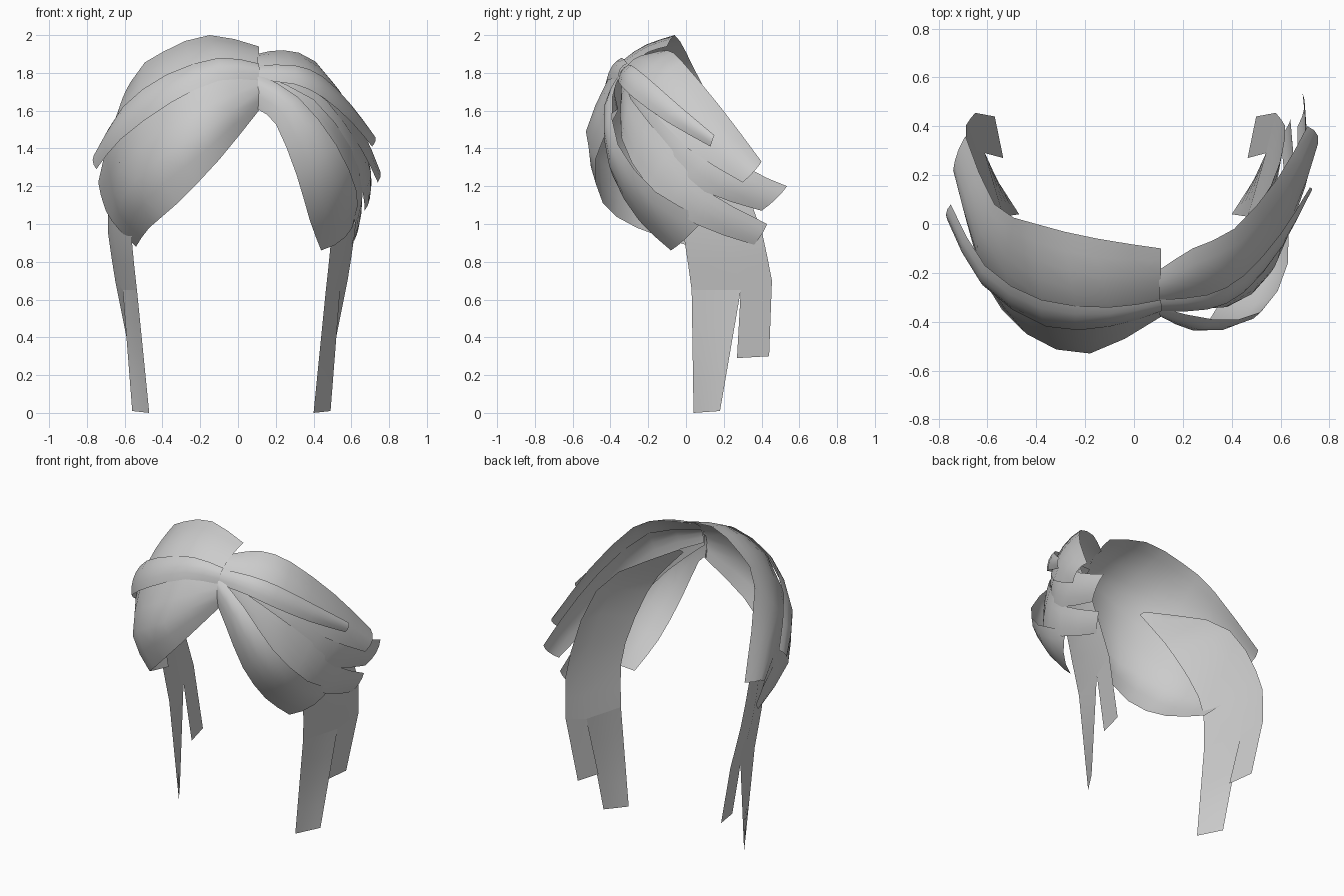
import bpy
import bmesh
from math import radians
from mathutils import Vector

cube = bpy.data.objects.get("Cube")
if cube:
    bpy.data.objects.remove(cube)

HEAD_CENTRE = Vector((0, 0.1, 1.2))

hair_grey = bpy.data.materials.new("hair_grey")
hair_grey.use_nodes = True
colour = (0.6, 0.6, 0.6, 1)
hair_grey.diffuse_color = colour
hair_grey.node_tree.nodes["Principled BSDF"].inputs["Base Color"].default_value = colour


def spline(points, steps):
    """Resample control points along a smooth curve through all of them."""
    pts = [Vector(p) for p in points]
    if len(pts) == 2:
        return [pts[0].lerp(pts[1], i / steps) for i in range(steps + 1)]
    padded = [2 * pts[0] - pts[1], *pts, 2 * pts[-1] - pts[-2]]
    result = []
    for i in range(steps + 1):
        position = i / steps * (len(pts) - 1)
        k = min(int(position), len(pts) - 2)
        t = position - k
        a, b, c, d = padded[k:k + 4]
        result.append(0.5 * (2 * b + (c - a) * t + (2 * a - 5 * b + 4 * c - d) * t * t
                             + (3 * b - a - 3 * c + d) * t ** 3))
    return result


def hair_card(name, *rails, bulge=0.0, length=8, width=4, place=None):
    """Loft a smooth open sheet across rails that run from root to tip."""
    bm = bmesh.new()
    rows = []
    for section in zip(*[spline(rail, length) for rail in rails]):
        row = spline(section, width)
        for j, point in enumerate(row):
            t = j / width
            point += (point - HEAD_CENTRE).normalized() * bulge * 4 * t * (1 - t)
            if place:
                point = place(point)
            row[j] = bm.verts.new(point)
        rows.append(row)
    for row, following in zip(rows, rows[1:]):
        for j in range(width):
            bm.faces.new((row[j], row[j + 1], following[j + 1], following[j]))
    bm.normal_update()
    # Point the sheet away from the head
    facing = sum(f.normal.dot(f.calc_center_median() - HEAD_CENTRE) for f in bm.faces)
    if facing < 0:
        bmesh.ops.reverse_faces(bm, faces=bm.faces[:])
    mesh = bpy.data.meshes.new(name)
    bm.to_mesh(mesh)
    bm.free()
    mesh.materials.append(hair_grey)
    card = bpy.data.objects.new(name, mesh)
    bpy.context.collection.objects.link(card)
    bpy.ops.object.select_all(action="DESELECT")
    card.select_set(True)
    bpy.context.view_layer.objects.active = card
    bpy.ops.object.shade_smooth_by_angle(angle=radians(60))
    return card


# Wide right sweep, from the fringe edge up to the crown
hair_card(
    "right_sweep",
    [(.11, -.36, 1.6), (-.1, -.48, 1.34), (-.32, -.44, 1.11), (-.47, -.26, .98), (-.54, .03, .88)],
    [(.11, -.38, 1.7), (-.18, -.53, 1.49), (-.44, -.45, 1.33), (-.61, -.22, 1.14), (-.63, .13, .97)],
    [(.11, -.35, 1.78), (-.1, -.41, 1.77), (-.36, -.4, 1.65), (-.63, -.19, 1.42), (-.7, .25, 1.07)],
    [(.11, -.3, 1.84), (-.1, -.33, 1.87), (-.38, -.3, 1.79), (-.64, -.08, 1.56), (-.74, .22, 1.22)],
    [(.11, -.2, 1.91), (-.14, -.21, 1.95), (-.39, -.15, 1.87), (-.61, .01, 1.67), (-.72, .3, 1.24)],
    [(.11, -.1, 1.94), (-.15, -.06, 2), (-.4, 0, 1.91), (-.57, .08, 1.75), (-.69, .36, 1.25)],
    length=8, width=10)

# Narrow raised bands beside the parting
hair_card(
    "right_band",
    [(.11, -.31, 1.85), (-.1, -.34, 1.88), (-.38, -.31, 1.79), (-.61, -.17, 1.62), (-.75, .08, 1.38)],
    [(.11, -.36, 1.76), (-.1, -.42, 1.76), (-.36, -.42, 1.64), (-.62, -.25, 1.45), (-.75, 0, 1.29)],
    bulge=0.02)
hair_card(
    "left_band",
    [(.1, -.31, 1.84), (.3, -.29, 1.84), (.45, -.21, 1.78), (.6, -.04, 1.63), (.72, .15, 1.47)],
    [(.1, -.36, 1.76), (.3, -.35, 1.74), (.45, -.28, 1.67), (.6, -.1, 1.54), (.71, .13, 1.41)],
    bulge=0.015)

# Left side, layered from crown to fringe
hair_card(
    "left_crown",
    [(.1, -.19, 1.9), (.24, -.1, 1.92), (.41, -.02, 1.86), (.59, .19, 1.61), (.71, .4, 1.33)],
    [(.1, -.34, 1.79), (.3, -.3, 1.76), (.47, -.22, 1.65), (.65, .01, 1.4), (.74, .3, 1.22)],
    bulge=0.03)
hair_card(
    "left_upper_strand",
    [(.1, -.3, 1.82), (.42, -.2, 1.75), (.62, .05, 1.52), (.7, .32, 1.3), (.69, .535, 1.2)],
    [(.1, -.33, 1.72), (.4, -.27, 1.56), (.6, -.08, 1.33), (.66, .1, 1.17), (.67, .4, 1.07)],
    bulge=0.02)
hair_card(
    "left_middle_strand",
    [(.1, -.33, 1.8), (.4, -.29, 1.66), (.6, -.08, 1.4), (.66, .1, 1.18), (.64, .43, 1)],
    [(.1, -.34, 1.7), (.38, -.34, 1.45), (.56, -.2, 1.2), (.62, .05, 1), (.6, .36, .89)],
    bulge=0.01)
hair_card(
    "left_fringe",
    [(.1, -.34, 1.8), (.32, -.39, 1.67), (.52, -.36, 1.42), (.63, -.16, 1.17), (.62, .1, 1.03)],
    [(.1, -.36, 1.61), (.2, -.42, 1.53), (.31, -.39, 1.26), (.38, -.25, 1.02), (.44, -.08, .86)],
    bulge=0.04)


# Long side locks, each splitting into a front and a back tine
def mirrored(point):
    return Vector((-point.x - 0.07, point.y, point.z))


for side, place in (("left", None), ("right", mirrored)):
    hair_card(
        side + "_lock",
        [(.22, -.29, 1.64), (.4, -.2, 1.4), (.49, -.03, 1), (.465, .03, .65)],
        [(.23, -.28, 1.65), (.5, 0, 1.48), (.59, .2, 1.05), (.54, .29, .65)],
        [(.24, -.27, 1.66), (.54, .12, 1.5), (.62, .37, 1.05), (.58, .455, .7)],
        width=2, place=place)
    hair_card(
        side + "_lock_front_tine",
        [(.465, .03, .65), (.4, .04, 0)],
        [(.54, .29, .65), (.49, .18, .01)],
        length=4, place=place)
    hair_card(
        side + "_lock_back_tine",
        [(.54, .29, .65), (.465, .27, .29)],
        [(.58, .455, .7), (.5, .44, .3)],
        length=3, place=place)
